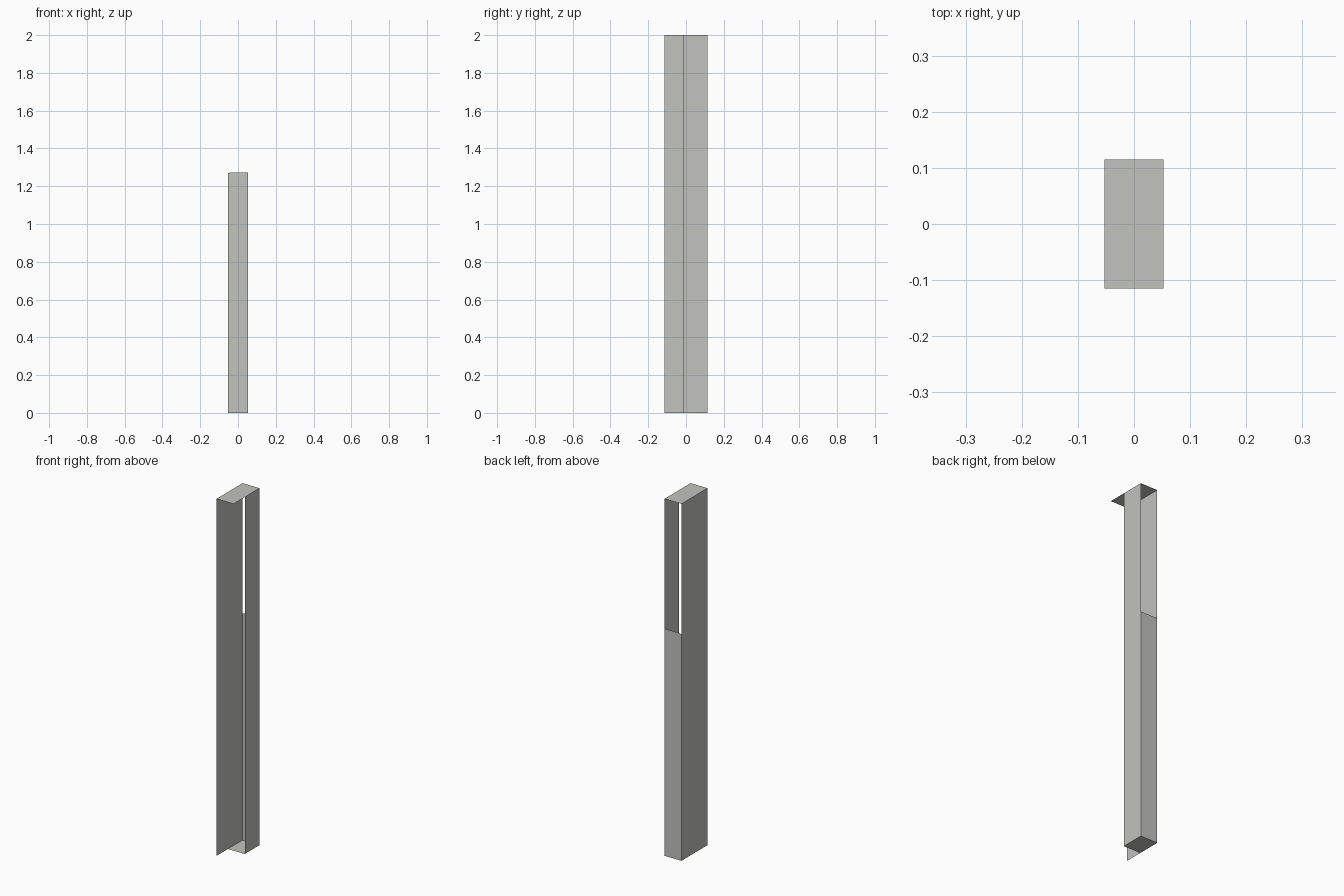
import bpy

if "Cube" in bpy.data.objects:
    bpy.data.objects.remove(bpy.data.objects["Cube"])

# Overall half sizes, height, and the line where the right side and floor begin
X, Y, H = 0.0525, 0.115, 2.0
FRONT = -0.015
BACK_H = 1.273

grey = bpy.data.materials.new("warm grey")
grey.diffuse_color = (0.54, 0.54, 0.515, 1.0)
grey.use_nodes = True
grey.node_tree.nodes["Principled BSDF"].inputs["Base Color"].default_value = grey.diffuse_color


def panel(name, corners):
    """One thin sheet, corners counter-clockwise seen from outside."""
    mesh = bpy.data.meshes.new(name)
    mesh.from_pydata(corners, [], [range(len(corners))])
    mesh.materials.append(grey)
    obj = bpy.data.objects.new(name, mesh)
    bpy.context.collection.objects.link(obj)
    return obj


# Full left side
panel("left_side", [(-X, Y, 0), (-X, -Y, 0), (-X, -Y, H), (-X, Y, H)])
# Right side, set back from the open front
panel("right_side", [(X, FRONT, 0), (X, Y, 0), (X, Y, H), (X, FRONT, H)])
# Lower back, open above
panel("back_panel", [(X, Y, 0), (-X, Y, 0), (-X, Y, BACK_H - 0.004),
                     (-X + 0.015, Y, BACK_H), (X, Y, BACK_H)])
# Full top
panel("top_panel", [(-X, -Y, H), (X, -Y, H), (X, Y, H), (-X, Y, H)])
# Floor, set back like the right side
panel("floor_panel", [(-X, Y, 0), (X, Y, 0), (X, FRONT, 0), (-X, FRONT, 0)])
